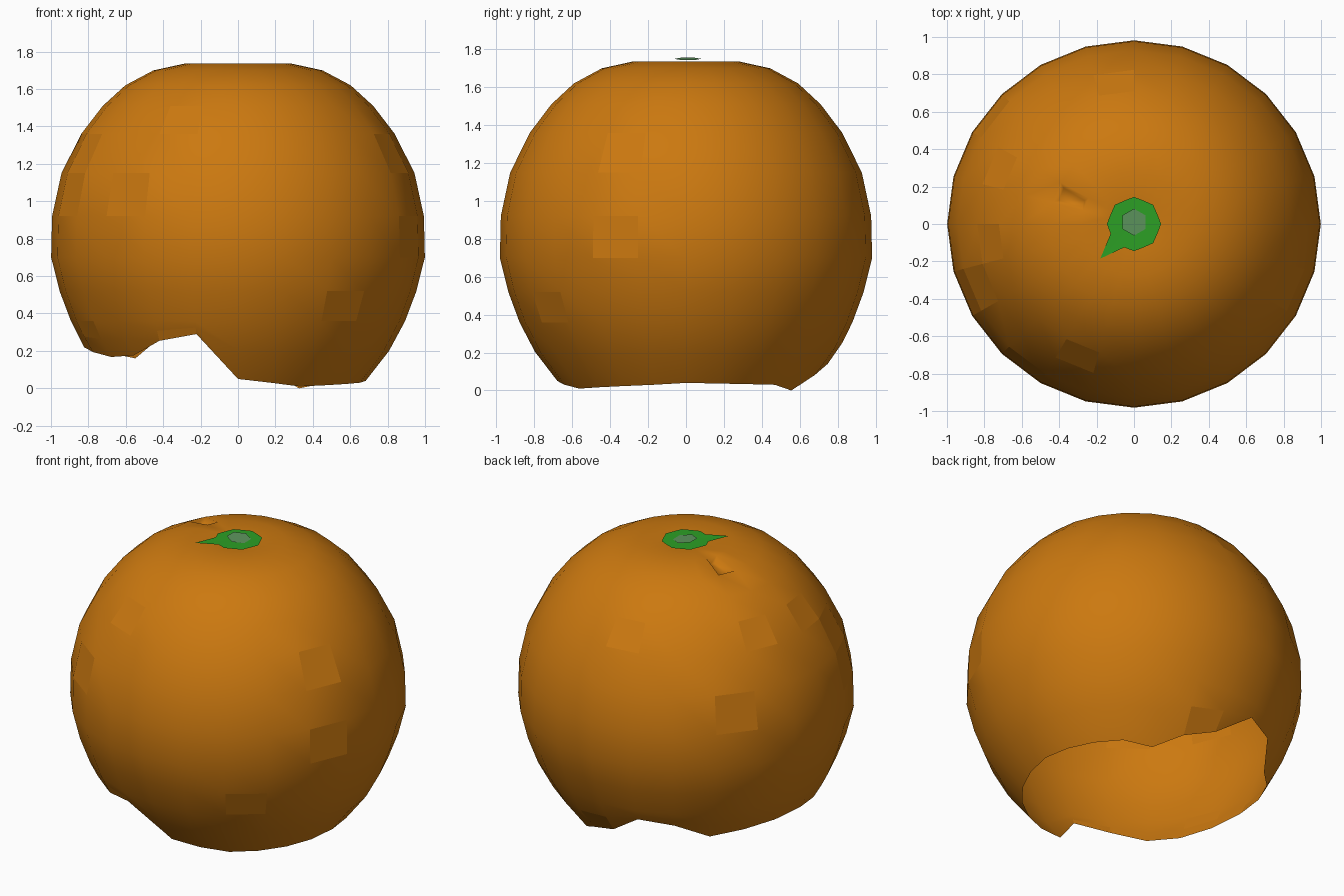
import bpy, bmesh, math, random
from mathutils import Vector

if "Cube" in bpy.data.objects:
    bpy.data.objects.remove(bpy.data.objects["Cube"])

random.seed(4)
SEG = 24


def material(name, rgb):
    m = bpy.data.materials.new(name)
    m.diffuse_color = (*rgb, 1)
    m.use_nodes = True
    m.node_tree.nodes["Principled BSDF"].inputs["Base Color"].default_value = m.diffuse_color
    return m


def finish(name, bm, mats):
    me = bpy.data.meshes.new(name)
    bm.to_mesh(me)
    bm.free()
    for m in mats:
        me.materials.append(m)
    ob = bpy.data.objects.new(name, me)
    bpy.context.collection.objects.link(ob)
    return ob


def lerp(table, x):
    for (a, va), (b, vb) in zip(table, table[1:]):
        if x <= b:
            return va + (vb - va) * (x - a) / (b - a)
    return table[-1][1]


orange = material("orange peel", (0.6, 0.19, 0.005))
green = material("leaf green", (0.025, 0.35, 0.018))
grey = material("stem grey green", (0.11, 0.30, 0.11))

# peel: lathed profile (z, radius), open at the bottom with a ragged rim
profile = [(1.732, 0.14), (1.737, 0.28), (1.70, 0.45), (1.62, 0.60), (1.51, 0.72),
           (1.36, 0.835), (1.15, 0.94), (0.92, 0.99), (0.70, 0.995), (0.52, 0.95),
           (0.36, 0.89)]
low = [(0.0, 0.65), (0.04, 0.68), (0.15, 0.765), (0.22, 0.82), (0.36, 0.89)]
# rim height by angle in degrees
rim = [(0, .04), (45, .03), (60, 0), (75, .08), (90, .14), (105, .29), (118, .28),
       (135, .16), (155, .20), (180, .22), (220, .15), (245, .28), (255, .29),
       (270, .05), (300, .01), (345, .03), (360, .04)]

bm = bmesh.new()
pole = bm.verts.new((0, 0, 1.725))
rings = []
for i in range(len(profile) + 2):
    ring = []
    for k in range(SEG):
        deg = 360 * k / SEG
        if i < len(profile):
            z, r = profile[i]
        else:
            end = lerp(rim, deg)
            z = end if i > len(profile) else (end + 0.36) / 2
            r = lerp(low, z)
        a = math.radians(deg)
        ring.append(bm.verts.new((r * math.cos(a) * 1.004, r * math.sin(a) * 0.987, z)))
    rings.append(ring)
for k in range(SEG):
    n = (k + 1) % SEG
    bm.faces.new((pole, rings[0][k], rings[0][n]))
    for a, b in zip(rings, rings[1:]):
        bm.faces.new((a[k], b[k], b[n], a[n]))
bm.normal_update()
for f in bm.faces:
    z = f.calc_center_median().z
    f.smooth = not (z < 1.5 and random.random() < 0.06)

# small pit beside the stem
spot = Vector((-0.42, 0.14, 1.69))
pit = min(bm.faces, key=lambda f: (f.calc_center_median() - spot).length)
bmesh.ops.inset_region(bm, faces=[pit], thickness=0.03, depth=-0.035)
finish("orange_peel", bm, [orange])

# calyx: green rosette with one pointed sepal
bm = bmesh.new()
pts = []
for k in range(16):
    a = 2 * math.pi * k / 16
    r = 0.145 if k % 2 == 0 else 0.135
    if k == 10:
        pts.append((-0.18, -0.185))
    else:
        pts.append((r * math.cos(a), r * math.sin(a)))
c = bm.verts.new((0, 0, 1.741))
vs = [bm.verts.new((x, y, 1.742)) for x, y in pts]
for a, b in zip(vs, vs[1:] + vs[:1]):
    bm.faces.new((c, a, b))
finish("calyx", bm, [green])

# stem scar: hexagon with one lifted edge
bm = bmesh.new()
vs = []
for k in range(6):
    a = math.radians(60 * k + 30)
    x = 0.072 * math.cos(a)
    vs.append(bm.verts.new((x, 0.01 + 0.072 * math.sin(a), 1.75 - x * 0.1)))
bm.faces.new(vs)
finish("stem_scar", bm, [grey])
